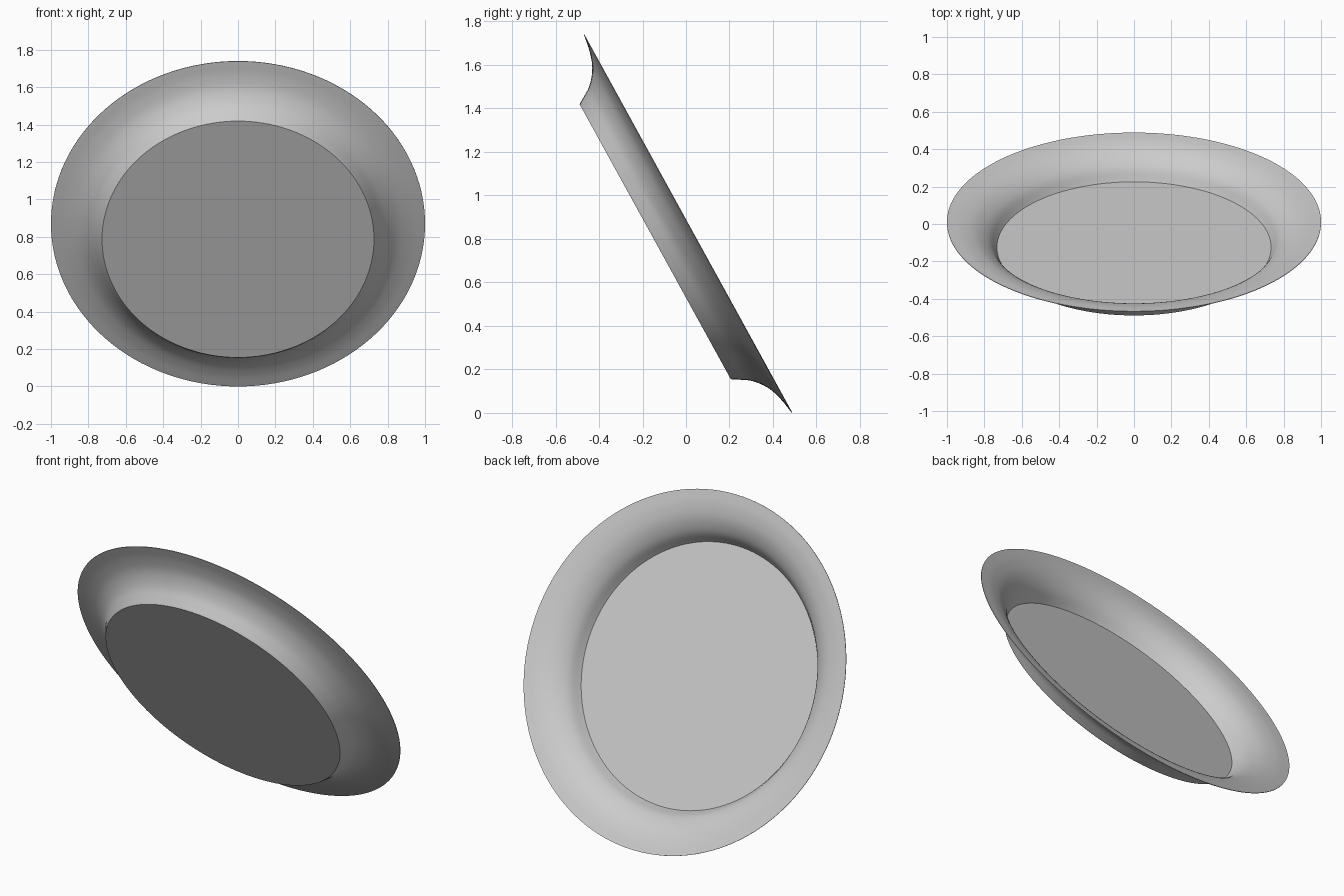
import bpy, bmesh, math
from mathutils import Matrix, Vector

if "Cube" in bpy.data.objects:
    bpy.data.objects.remove(bpy.data.objects["Cube"])

SEGMENTS = 128


def smooth_curve(pts, steps=6):
    """Catmull-Rom through (radius, height) points."""
    v = [Vector(p) for p in pts]
    v = [2 * v[0] - v[1]] + v + [2 * v[-1] - v[-2]]
    out = []
    for a, b, c, d in zip(v, v[1:], v[2:], v[3:]):
        for i in range(steps):
            t = i / steps
            out.append(0.5 * (2 * b + (c - a) * t + (2 * a - 5 * b + 4 * c - d) * t * t
                              + (3 * b - a - 3 * c + d) * t ** 3))
    return out + [v[-2]]


# flared wall: inside runs from the floor to the rim, outside comes back down
inner = smooth_curve([(0.733, -0.155), (0.776, -0.087), (0.843, -0.037), (0.92, -0.011), (1.0, 0.0)])
outer = smooth_curve([(1.0, -0.003), (0.92, -0.017), (0.846, -0.043), (0.781, -0.093), (0.738, -0.157)])
# short stepped foot under the flat floor
foot = [Vector((0.735, -0.163)), Vector((0.727, -0.174))]
profile = inner + outer + foot

# plate: lathe the profile, then close floor and underside with flat discs
bm = bmesh.new()
rings = []
for r, h in profile:
    rings.append([bm.verts.new((r * math.cos(a), r * math.sin(a), h))
                  for a in (2 * math.pi * i / SEGMENTS for i in range(SEGMENTS))])
for lo, hi in zip(rings, rings[1:]):
    for i in range(SEGMENTS):
        j = (i + 1) % SEGMENTS
        bm.faces.new((lo[i], lo[j], hi[j], hi[i]))
bm.faces.new(rings[0])
bm.faces.new(rings[-1])
bmesh.ops.recalc_face_normals(bm, faces=bm.faces)

# lean the plate back, slightly shortened along the slope, lowest point on z = 0
bm.transform(Matrix.Rotation(math.radians(-61.2), 4, 'X') @ Matrix.Diagonal((1, 0.992, 1, 1)))
low = min(v.co.z for v in bm.verts)
ys = [v.co.y for v in bm.verts]
bmesh.ops.translate(bm, verts=bm.verts, vec=(0, -(min(ys) + max(ys)) / 2, -low))

mesh = bpy.data.meshes.new("plate")
bm.to_mesh(mesh)
bm.free()
plate = bpy.data.objects.new("plate", mesh)
bpy.context.collection.objects.link(plate)
bpy.context.view_layer.objects.active = plate
plate.select_set(True)
bpy.ops.object.shade_smooth_by_angle(angle=math.radians(30))
